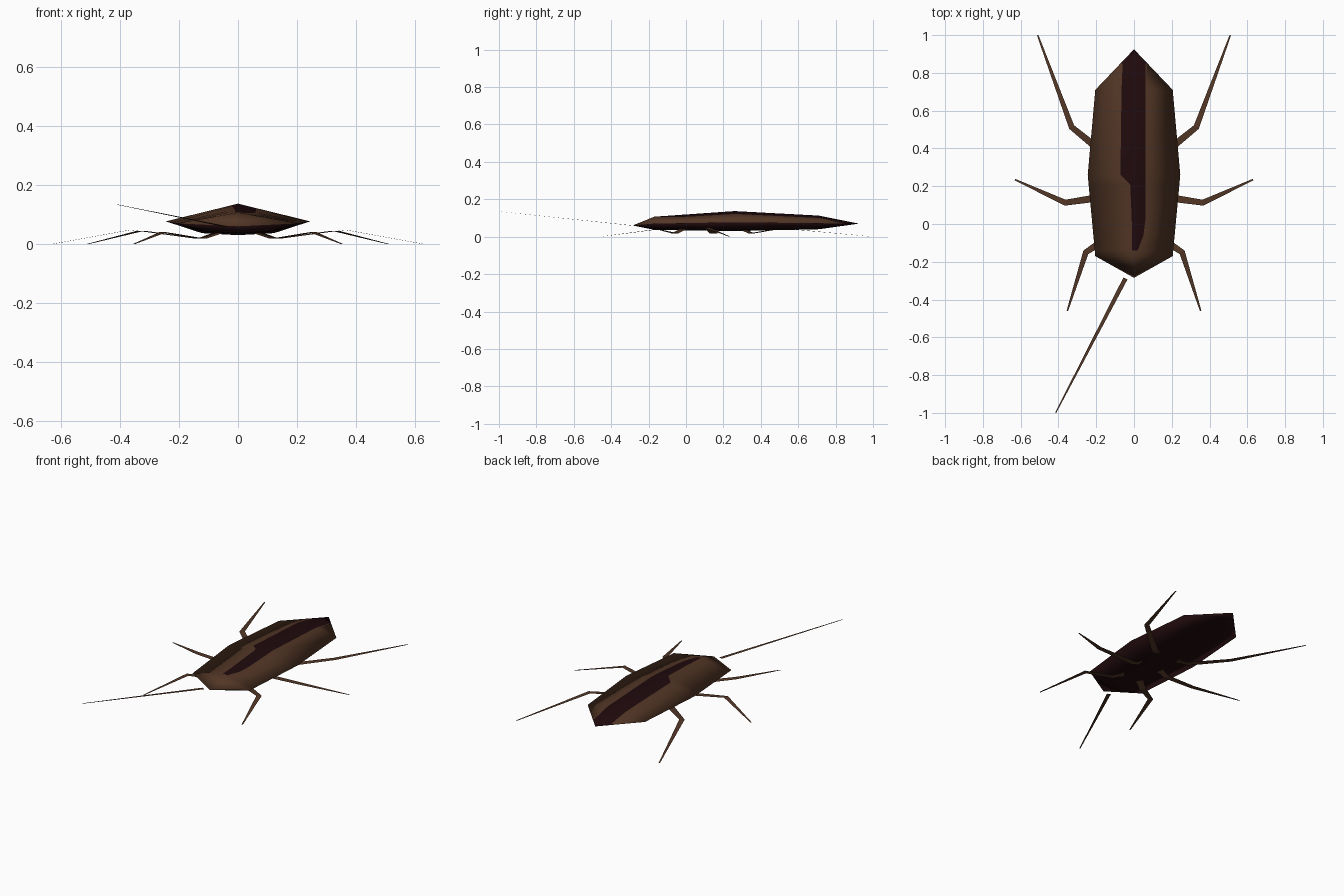
import bpy, bmesh
from mathutils import Vector

cube = bpy.data.objects.get("Cube")
if cube:
    bpy.data.objects.remove(cube)


def material(name, colour):
    m = bpy.data.materials.new(name)
    m.use_nodes = True
    m.diffuse_color = (*colour, 1)
    bsdf = m.node_tree.nodes["Principled BSDF"]
    bsdf.inputs["Base Color"].default_value = (*colour, 1)
    bsdf.inputs["Roughness"].default_value = 0.8
    return m


BROWN = material("shell brown", (0.085, 0.037, 0.019))
DARK = material("dark maroon", (0.014, 0.003, 0.004))


def finish(bm, name, mats, smooth):
    mesh = bpy.data.meshes.new(name)
    for f in bm.faces:
        f.smooth = smooth
    bm.to_mesh(mesh)
    bm.free()
    for m in mats:
        mesh.materials.append(m)
    obj = bpy.data.objects.new(name, mesh)
    bpy.context.collection.objects.link(obj)
    return obj


# Body outline: y, half width, ridge z, rim z, belly z
OUTLINE = [(-0.17, 0.205, 0.107, 0.070, 0.037),
           (0.26, 0.245, 0.137, 0.077, 0.030),
           (0.71, 0.205, 0.113, 0.072, 0.040),
           (0.925, 0.0, 0.070, 0.070, 0.070)]
# Back stripe: y, left edge, right edge
STRIPE = [(-0.17, -0.008, 0.015), (-0.14, -0.01, 0.02), (-0.06, -0.01, 0.05),
          (0.02, -0.012, 0.06), (0.21, -0.02, 0.062), (0.26, -0.072, 0.062),
          (0.71, -0.066, 0.062), (0.85, -0.06, 0.06)]


def outline_at(y):
    for a, b in zip(OUTLINE, OUTLINE[1:]):
        if y <= b[0]:
            t = (y - a[0]) / (b[0] - a[0])
            return [p + (q - p) * t for p, q in zip(a, b)][1:]


# Body: lofted rings closed by a pointed head and tail
bm = bmesh.new()
rings = []
for y, left, right in STRIPE:
    w, top, rim, belly = outline_at(y)

    def back(x):
        return (x, y, top + (rim - top) * abs(x) / w)

    low = belly + 0.15 * (rim - belly)
    ring = [back(-w), back(left), back(0), back(right), back(w),
            (w / 2, y, low), (0, y, belly), (-w / 2, y, low)]
    rings.append([bm.verts.new(p) for p in ring])
head = bm.verts.new((0, -0.285, 0.06))
tail = bm.verts.new((0, 0.925, 0.07))
n = len(rings[0])
for k, (a, b) in enumerate(zip(rings, rings[1:])):
    for i in range(n):
        j = (i + 1) % n
        f = bm.faces.new((a[i], a[j], b[j], b[i]))
        f.material_index = int(i > 3 or (i in (1, 2) and k > 0))
for i in range(n):
    j = (i + 1) % n
    bm.faces.new((rings[0][j], rings[0][i], head)).material_index = int(i > 3)
    bm.faces.new((rings[-1][i], rings[-1][j], tail)).material_index = 1
bmesh.ops.recalc_face_normals(bm, faces=bm.faces)
finish(bm, "body", [BROWN, DARK], True)


# Legs and feeler: flat tapering ribbons along a path
def ribbon(name, path, widths, side=1):
    pts = [Vector((x * side, y, z)) for x, y, z in path]
    bm = bmesh.new()
    pairs = []
    for i, p in enumerate(pts):
        d = Vector((0, 0, 0))
        if i > 0:
            d += (p - pts[i - 1]).xy.normalized().to_3d()
        if i < len(pts) - 1:
            d += (pts[i + 1] - p).xy.normalized().to_3d()
        d.normalize()
        across = Vector((-d.y, d.x, 0)) * widths[i] / 2
        pairs.append((bm.verts.new(p + across), bm.verts.new(p - across)))
    for a, b in zip(pairs, pairs[1:]):
        bm.faces.new((a[0], a[1], b[1], b[0]))
    return finish(bm, name, [BROWN], False)


LEGS = {
    "front_leg": [(0.06, -0.02, 0.038), (0.12, -0.06, 0.018),
                  (0.255, -0.15, 0.04), (0.353, -0.46, 0.0)],
    "middle_leg": [(0.07, 0.155, 0.038), (0.13, 0.147, 0.018),
                   (0.365, 0.113, 0.048), (0.63, 0.235, 0.0)],
    "rear_leg": [(0.07, 0.305, 0.038), (0.13, 0.35, 0.018),
                 (0.33, 0.513, 0.045), (0.51, 1.0, 0.0)],
}
for name, path in LEGS.items():
    for side, label in ((1, "left"), (-1, "right")):
        ribbon(f"{label}_{name}", path, (0.045, 0.042, 0.032, 0.008), side)

ribbon("right_feeler", [(-0.045, -0.288, 0.06), (-0.415, -1.0, 0.135)], (0.024, 0.006))
